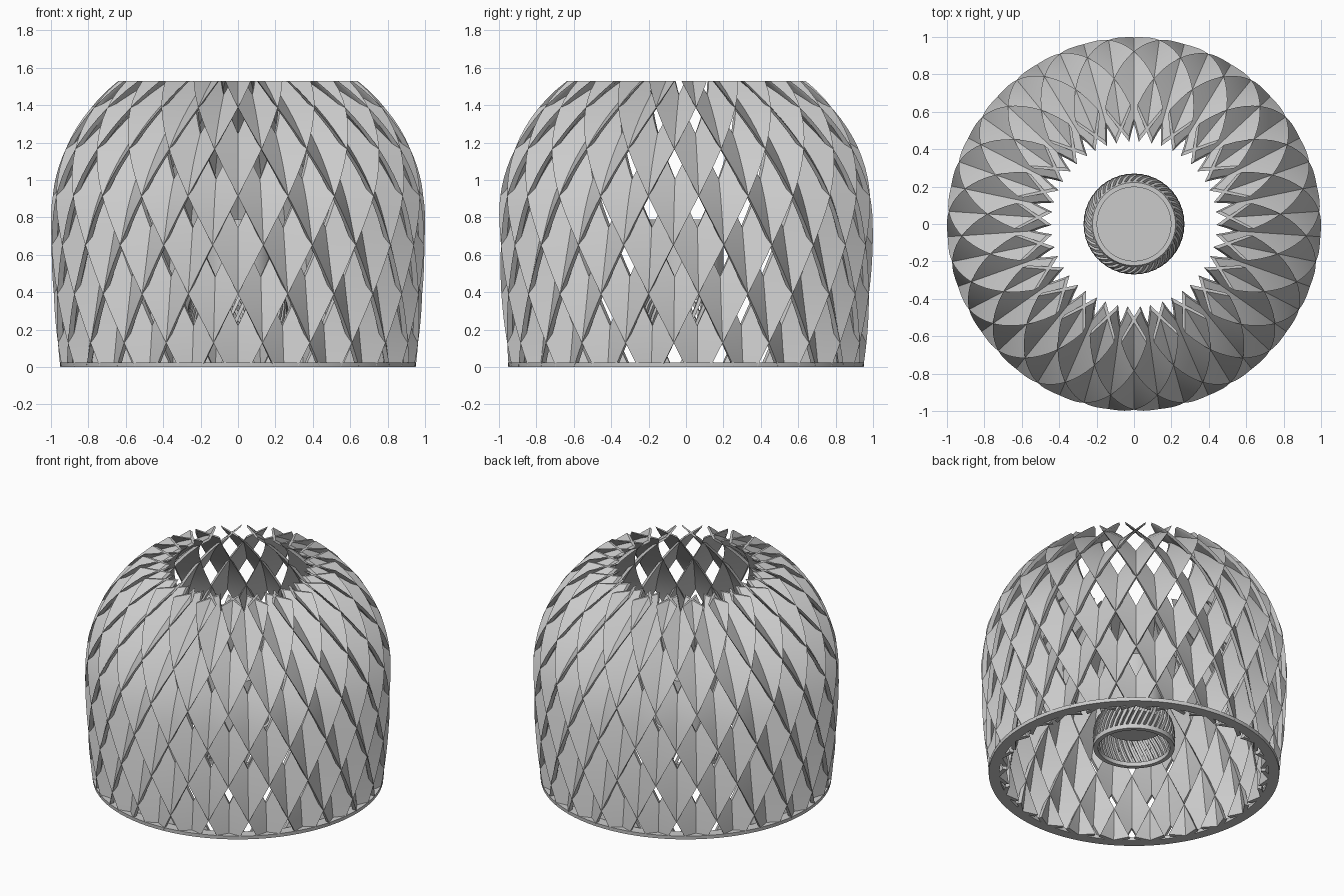
import bpy, bmesh
from math import sin, cos, pi, sqrt, radians

if "Cube" in bpy.data.objects:
    bpy.data.objects.remove(bpy.data.objects["Cube"])

N, TOP, STEP = 23, 1.53, 2 * pi / 23
WIDTH, THICK = radians(10.6), 0.03


def finish(name, bm, smooth=True):
    bmesh.ops.recalc_face_normals(bm, faces=bm.faces)
    me = bpy.data.meshes.new(name)
    bm.to_mesh(me)
    bm.free()
    ob = bpy.data.objects.new(name, me)
    bpy.context.collection.objects.link(ob)
    if smooth:
        bpy.ops.object.select_all(action='DESELECT')
        ob.select_set(True)
        bpy.context.view_layer.objects.active = ob
        bpy.ops.object.shade_smooth_by_angle(angle=radians(30))
    return ob


def loft(bm, sections):
    rows = [[bm.verts.new(p) for p in s] for s in sections]
    n = len(rows[0])
    for a, b in zip(rows, rows[1:]):
        for i in range(n):
            j = (i + 1) % n
            bm.faces.new((a[i], a[j], b[j], b[i]))
    bm.faces.new(rows[0])
    bm.faces.new(rows[-1])


def polar(r, a, z):
    return (r * cos(a), r * sin(a), z)


def lathe(name, profile, seg=64):
    # closed (r, z) cross-section swept round z
    bm = bmesh.new()
    rings = [[bm.verts.new(polar(r, 2 * pi * k / seg, z)) for r, z in profile] for k in range(seg)]
    for k in range(seg):
        a, b = rings[k], rings[(k + 1) % seg]
        for i in range(len(profile)):
            j = (i + 1) % len(profile)
            bm.faces.new((a[i], a[j], b[j], b[i]))
    return finish(name, bm)


def radius(z):
    # dome outline of the shade
    if z < 0.8:
        return 1 - 0.05 * ((0.8 - z) / 0.8) ** 2
    return sqrt(1 - ((z - 0.8) / 0.95) ** 2)


# heights and arc lengths along the outline
levels, s = [], 0
M = 30
for i in range(M + 1):
    z = TOP * i / M
    if i:
        p = levels[-1][0]
        s += sqrt((z - p) ** 2 + (radius(z) - radius(p)) ** 2)
    levels.append((z, s))

# two opposed families of tilted helical strips, lower edge outermost
for name, side in (("strips_right", 1), ("strips_left", -1)):
    bm = bmesh.new()
    for k in range(N):
        sections = []
        for z, s in levels:
            a = pi / 2 + k * STEP + side * (s - 0.13) / 0.262 * STEP / 2
            b = a - side * WIDTH
            r = radius(z)
            q = r - 0.09 - 0.08 * (z / TOP) ** 3
            sections.append([polar(r, a, z), polar(q, b, z),
                             polar(q - THICK, b, z), polar(r - THICK, a, z)])
        loft(bm, sections)
    finish(name, bm)

# bottom hoop
lathe("base_hoop", [(0.95, 0), (0.952, 0.025), (0.88, 0.025), (0.88, 0)], 96)

# lamp body in the middle
bm = bmesh.new()
loft(bm, [[polar(0.2, 2 * pi * k / 64, z) for k in range(64)] for z in (0.36, 0.79)])
finish("lamp_body", bm)

# slatted cage round the lower end of the lamp body
lathe("cage_bottom_ring", [(0.265, 0.19), (0.268, 0.22), (0.235, 0.22), (0.235, 0.19)])
lathe("cage_top_ring", [(0.23, 0.41), (0.222, 0.43), (0.2, 0.43), (0.2, 0.41)])
bm = bmesh.new()
cage = [(0.265, 0.21), (0.27, 0.27), (0.266, 0.33), (0.25, 0.385), (0.225, 0.42)]
for k in range(44):
    sections = []
    for i, (r, z) in enumerate(cage):
        a = 2 * pi * k / 44 + i * 0.1
        sections.append([polar(r, a, z), polar(r, a + 0.075, z),
                         polar(r - 0.02, a + 0.075, z), polar(r - 0.02, a, z)])
    loft(bm, sections)
finish("cage_slats", bm)
